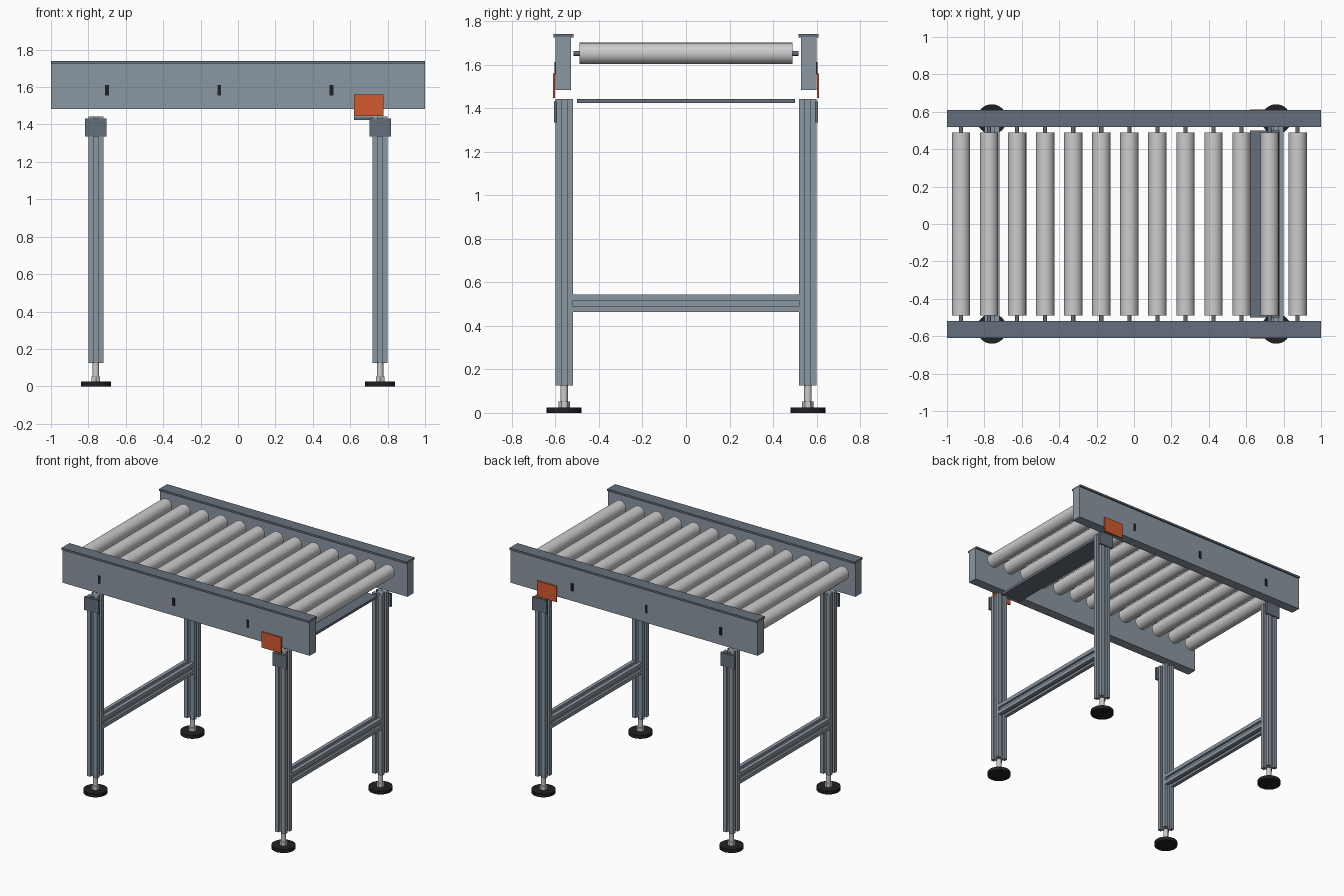
import bpy, bmesh, math
from mathutils import Matrix, Vector

if "Cube" in bpy.data.objects:
    bpy.data.objects.remove(bpy.data.objects["Cube"])


def material(name, col):
    m = bpy.data.materials.new(name)
    m.diffuse_color = (*col, 1)
    m.use_nodes = True
    m.node_tree.nodes["Principled BSDF"].inputs["Base Color"].default_value = m.diffuse_color
    return m


FRAME = material("frame_paint", (0.26, 0.31, 0.36))
DARK = material("dark_paint", (0.13, 0.16, 0.20))
STEEL = material("steel", (0.55, 0.56, 0.56))
BLACK = material("rubber", (0.015, 0.015, 0.018))
ORANGE = material("orange_paint", (0.65, 0.10, 0.03))


def finish(name, bm, mat, smooth=False):
    bmesh.ops.recalc_face_normals(bm, faces=bm.faces)
    me = bpy.data.meshes.new(name)
    bm.to_mesh(me)
    bm.free()
    ob = bpy.data.objects.new(name, me)
    bpy.context.collection.objects.link(ob)
    me.materials.append(mat)
    if smooth:
        bpy.ops.object.select_all(action='DESELECT')
        ob.select_set(True)
        bpy.context.view_layer.objects.active = ob
        bpy.ops.object.shade_smooth_by_angle(angle=math.radians(35))
    return ob


def box(name, x, y, z, mat):
    """Box from (min, max) ranges."""
    bm = bmesh.new()
    r = (x, y, z)
    c = [(a + b) / 2 for a, b in r]
    s = [abs(b - a) for a, b in r]
    bmesh.ops.create_cube(bm, size=1, matrix=Matrix.Translation(c) @ Matrix.Diagonal((*s, 1)))
    return finish(name, bm, mat)


def cyl(name, center, r, length, mat, axis='Z', seg=32):
    bm = bmesh.new()
    rot = Matrix.Rotation(math.pi / 2, 4, 'X') if axis == 'Y' else Matrix.Identity(4)
    bmesh.ops.create_cone(bm, cap_ends=True, segments=seg, radius1=r, radius2=r,
                          depth=length, matrix=Matrix.Translation(center) @ rot)
    return finish(name, bm, mat, seg > 8)


def slotted_bar(name, start, length, axis, mat):
    """Square aluminium extrusion with a groove along each side."""
    h, w, d = 0.04, 0.013, 0.024
    quarter = [(h, -h), (h, -w), (d, -w), (d, w), (h, w)]
    bm = bmesh.new()
    verts = []
    for k in range(4):
        rot = Matrix.Rotation(k * math.pi / 2, 3, 'Z')
        verts += [bm.verts.new(rot @ Vector((*p, 0))) for p in quarter]
    face = bm.faces.new(verts)
    ext = bmesh.ops.extrude_face_region(bm, geom=[face], use_keep_orig=True)
    top = [v for v in ext['geom'] if isinstance(v, bmesh.types.BMVert)]
    bmesh.ops.translate(bm, verts=top, vec=(0, 0, length))
    rot = Matrix.Rotation(-math.pi / 2, 4, 'X') if axis == 'Y' else Matrix.Identity(4)
    bm.transform(Matrix.Translation(start) @ rot)
    return finish(name, bm, mat)


# Rollers with through shafts
for i in range(13):
    x = -0.925 + 0.15 * i
    cyl(f"roller_{i + 1}", (x, 0, 1.652), 0.049, 0.98, STEEL, 'Y', 40)
    cyl(f"roller_shaft_{i + 1}", (x, 0, 1.652), 0.011, 1.036, DARK, 'Y', 16)

for s, side in ((-1, "front"), (1, "back")):
    # Side rail with its top cap
    box(f"{side}_rail", (-1, 1), (s * 0.528, s * 0.60), (1.483, 1.727), FRAME)
    box(f"{side}_rail_cap", (-1, 1), (s * 0.518, s * 0.61), (1.726, 1.74), DARK)
    # Small dark sensor slots on the rail face
    for i, x in enumerate((-0.70, -0.10, 0.50)):
        box(f"{side}_rail_slot_{i + 1}", (x - 0.01, x + 0.01),
            (s * 0.595, s * 0.604), (1.555, 1.612), BLACK)
    # Orange drive plate
    box(f"{side}_drive_plate", (0.62, 0.777), (s * 0.601, s * 0.612), (1.446, 1.56), ORANGE)

    for e, end in ((-1, "left"), (1, "right")):
        x, y, n = e * 0.76, s * 0.56, f"{side}_{end}"
        # Leg, bracket and levelling foot
        slotted_bar(f"{n}_leg", (x, y, 0.125), 1.318, 'Z', FRAME)
        box(f"{n}_bracket", (x - 0.058, x + 0.058), (s * 0.592, s * 0.607), (1.335, 1.432), DARK)
        cyl(f"{n}_foot_pad", (x, y, 0.0125), 0.08, 0.025, BLACK)
        cyl(f"{n}_foot_nut", (x, y, 0.0385), 0.026, 0.027, STEEL, 'Z', 6)
        cyl(f"{n}_foot_stem", (x, y, 0.09), 0.017, 0.08, STEEL, 'Z', 20)

# Cross braces between the legs
for e, end in ((-1, "left"), (1, "right")):
    slotted_bar(f"{end}_cross_brace", (e * 0.76, -0.52, 0.503), 1.04, 'Y', FRAME)

# Drive tray under the rollers
box("drive_tray", (0.62, 0.777), (-0.5, 0.5), (1.425, 1.443), DARK)
